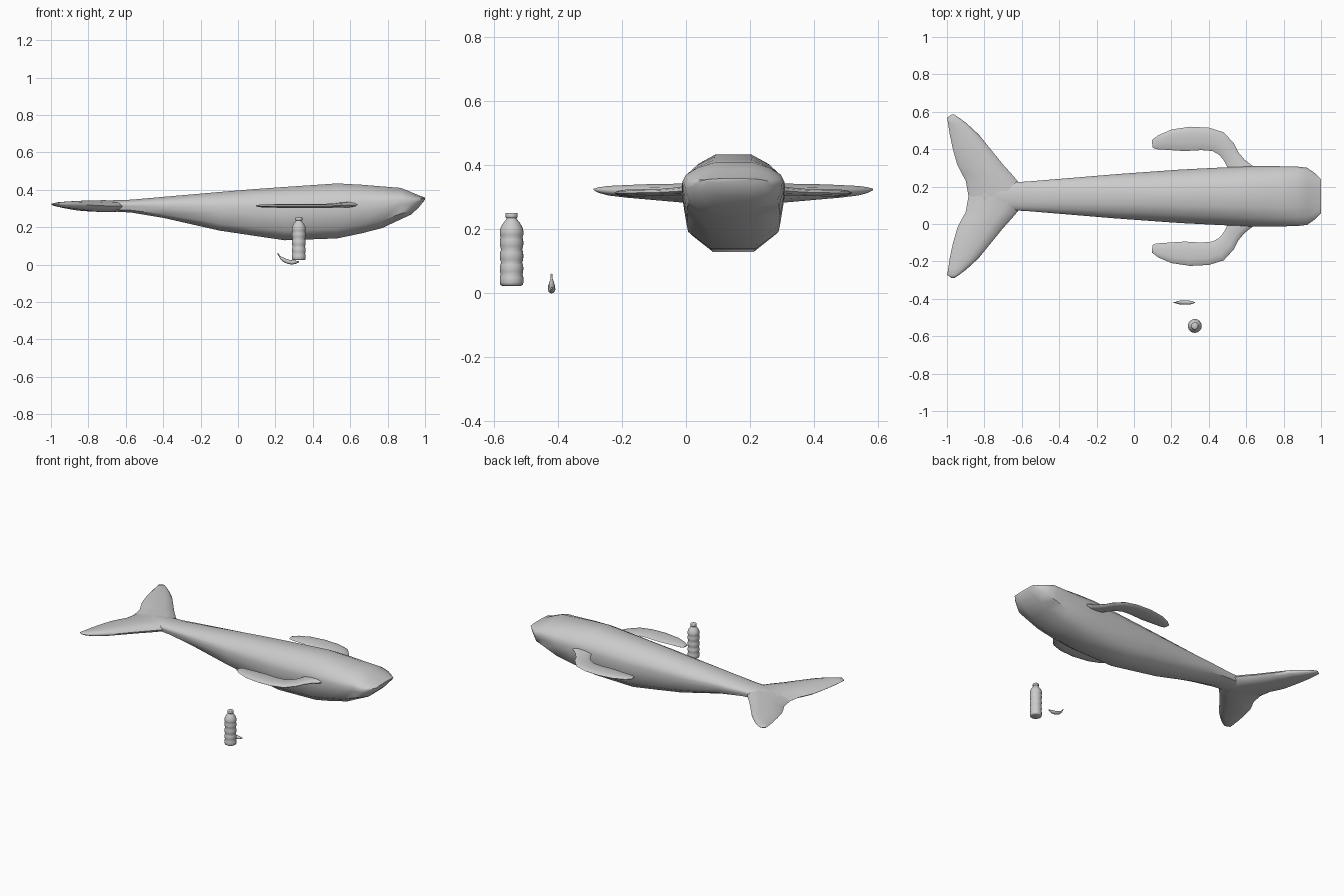
import bpy, bmesh, math
from mathutils import Vector

cube = bpy.data.objects.get("Cube")
if cube:
    bpy.data.objects.remove(cube, do_unlink=True)

grey = bpy.data.materials.new("Soft Grey")
grey.use_nodes = True
COLOUR = (0.6, 0.6, 0.6, 1)
grey.diffuse_color = COLOUR
bsdf = next(n for n in grey.node_tree.nodes if n.type == 'BSDF_PRINCIPLED')
bsdf.inputs["Base Color"].default_value = COLOUR
bsdf.inputs["Roughness"].default_value = 0.6

CY = 0.148  # centre line of the whale


def loft(name, rings, angle=50):
    """Skin a list of equal-length point rings and cap both ends."""
    bm = bmesh.new()
    loops = [[bm.verts.new(p) for p in ring] for ring in rings]
    n = len(loops[0])
    for a, b in zip(loops, loops[1:]):
        for i in range(n):
            j = (i + 1) % n
            bm.faces.new((a[i], a[j], b[j], b[i]))
    bm.faces.new(loops[0])
    bm.faces.new(loops[-1])
    bmesh.ops.recalc_face_normals(bm, faces=bm.faces)
    mesh = bpy.data.meshes.new(name)
    bm.to_mesh(mesh)
    bm.free()
    obj = bpy.data.objects.new(name, mesh)
    bpy.context.collection.objects.link(obj)
    mesh.materials.append(grey)
    bpy.ops.object.select_all(action='DESELECT')
    obj.select_set(True)
    bpy.context.view_layer.objects.active = obj
    bpy.ops.object.shade_smooth_by_angle(angle=math.radians(angle))
    return obj


def blade(name, stations):
    """Flat fin: each station is leading point, trailing point, mid height, half thickness."""
    rings = []
    for lead, trail, z, t in stations:
        lead, trail = Vector(lead), Vector(trail)
        ring = []
        for u, h in ((0, 0), (0.08, 0.6), (0.3, 1), (0.65, 0.85), (0.93, 0.4),
                     (1, 0), (0.93, -0.4), (0.65, -0.85), (0.3, -1), (0.08, -0.6)):
            p = lead.lerp(trail, u)
            ring.append((p.x, p.y, z + h * t))
        rings.append(ring)
    return loft(name, rings, 75)


# Body: half cross-section (width factor, height factor), swept along x
half = [(0.36, 1), (0.70, 0.90), (0.93, 0.77), (1, 0.64), (0.98, 0.48), (0.9, 0.18), (0.45, 0)]
section = half + [(-w, h) for w, h in reversed(half)]
# x, bottom, top, half width
stations = [(-0.87, 0.308, 0.318, 0.02), (-0.8, 0.295, 0.335, 0.05), (-0.7, 0.286, 0.343, 0.072),
            (-0.57, 0.278, 0.347, 0.079), (-0.4, 0.25, 0.362, 0.093), (-0.1, 0.182, 0.388, 0.118),
            (0.08, 0.155, 0.403, 0.131), (0.25, 0.13, 0.415, 0.143), (0.53, 0.14, 0.434, 0.157),
            (0.66, 0.167, 0.427, 0.162), (0.77, 0.195, 0.418, 0.161), (0.87, 0.242, 0.41, 0.159),
            (0.925, 0.267, 0.388, 0.153), (0.965, 0.304, 0.371, 0.125), (1.0, 0.347, 0.359, 0.09)]
loft("whale_body", [[(x, CY + w * f, zb + (zt - zb) * h) for f, h in section]
                    for x, zb, zt, w in stations])

# Tail flukes: span offset, leading x, trailing x, mid height, half thickness
fluke = [(0, -0.56, -0.885, 0.312, 0.031), (0.085, -0.625, -0.9, 0.312, 0.032),
         (0.12, -0.655, -0.92, 0.313, 0.031), (0.17, -0.70, -0.945, 0.314, 0.029),
         (0.25, -0.765, -0.968, 0.317, 0.025), (0.33, -0.83, -0.985, 0.319, 0.02),
         (0.39, -0.895, -0.994, 0.321, 0.015), (0.42, -0.935, -0.999, 0.323, 0.009),
         (0.437, -0.96, -0.975, 0.325, 0.002)]
# Flippers: outer (x, y), inner (x, y), mid height, half thickness
flipper = [((0.72, 0.26), (0.50, 0.25), 0.322, 0.016), ((0.635, 0.31), (0.50, 0.30), 0.32, 0.014),
           ((0.59, 0.345), (0.49, 0.322), 0.318, 0.012), ((0.557, 0.385), (0.477, 0.345), 0.316, 0.011),
           ((0.535, 0.43), (0.455, 0.37), 0.315, 0.011), ((0.48, 0.49), (0.42, 0.39), 0.314, 0.011),
           ((0.40, 0.515), (0.36, 0.395), 0.314, 0.011), ((0.30, 0.52), (0.27, 0.39), 0.314, 0.011),
           ((0.2, 0.505), (0.18, 0.396), 0.314, 0.01), ((0.13, 0.475), (0.12, 0.40), 0.314, 0.008),
           ((0.095, 0.448), (0.1, 0.408), 0.314, 0.003)]
for side, s in (("left", 1), ("right", -1)):
    blade(f"tail_fluke_{side}", [((lx, CY + s * o, 0), (tx, CY + s * o, 0), z, t)
                                 for o, lx, tx, z, t in fluke])
    blade(f"flipper_{side}", [((a[0], CY + s * (a[1] - CY), 0), (b[0], CY + s * (b[1] - CY), 0), z, t)
                              for a, b, z, t in flipper])


def circle(centre, u, v, r, n):
    return [centre + (u * math.cos(2 * math.pi * i / n) + v * math.sin(2 * math.pi * i / n)) * r
            for i in range(n)]


X, Y, Z = Vector((1, 0, 0)), Vector((0, 1, 0)), Vector((0, 0, 1))

# Bottle: ribbed profile (radius, height) and a screw cap
bottle = [(0.03, 0.024), (0.035, 0.027), (0.037, 0.034), (0.037, 0.05), (0.034, 0.058), (0.036, 0.068),
          (0.037, 0.08), (0.035, 0.09), (0.033, 0.096), (0.036, 0.106), (0.037, 0.118), (0.036, 0.128),
          (0.033, 0.138), (0.036, 0.148), (0.037, 0.158), (0.036, 0.168), (0.034, 0.176), (0.037, 0.184),
          (0.037, 0.194), (0.034, 0.206), (0.027, 0.219), (0.019, 0.229), (0.016, 0.234), (0.016, 0.24)]
cap = [(0.017, 0.236), (0.019, 0.238), (0.019, 0.25), (0.017, 0.252)]
for name, profile in (("bottle", bottle), ("bottle_cap", cap)):
    loft(name, [circle(Vector((0.325, -0.545, z)), X, Y, r, 24) for r, z in profile])

# Banana: tapered tube along a curve (x, z, radius)
path = [(0.212, 0.06, 0.003), (0.222, 0.045, 0.0035), (0.23, 0.036, 0.007), (0.247, 0.024, 0.0105),
        (0.268, 0.015, 0.0115), (0.29, 0.0115, 0.0115), (0.31, 0.0125, 0.008), (0.32, 0.0145, 0.004),
        (0.326, 0.016, 0.003)]
rings = []
for i, (x, z, r) in enumerate(path):
    a, b = path[max(i - 1, 0)], path[min(i + 1, len(path) - 1)]
    along = Vector((b[0] - a[0], 0, b[1] - a[1])).normalized()
    rings.append(circle(Vector((x, -0.42, z)), Y, along.cross(Y), r, 8))
loft("banana", rings)
